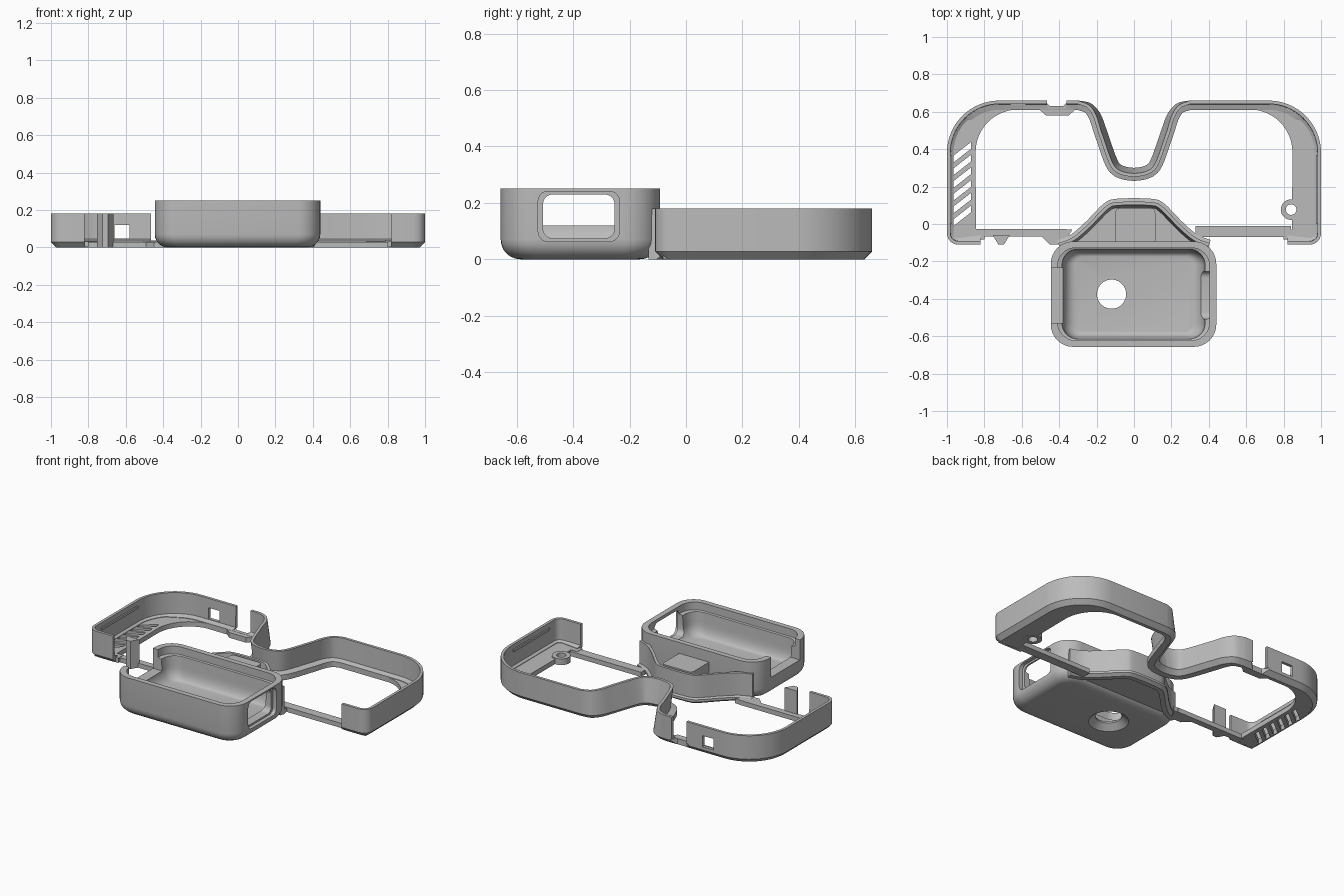
import bpy, bmesh, math
from mathutils import Vector

cube = bpy.data.objects.get("Cube")
if cube:
    bpy.data.objects.remove(cube)

grey = bpy.data.materials.new("plain_grey")
grey.use_nodes = True
grey.diffuse_color = (0.5, 0.5, 0.5, 1)
grey.node_tree.nodes["Principled BSDF"].inputs["Base Color"].default_value = (0.5, 0.5, 0.5, 1)


def loft(name, rings):
    """Skin closed rings of equal length and cap both ends."""
    bm = bmesh.new()
    rows = [[bm.verts.new(p) for p in ring] for ring in rings]
    n = len(rows[0])
    for a, b in zip(rows, rows[1:]):
        for i in range(n):
            j = (i + 1) % n
            bm.faces.new((a[i], a[j], b[j], b[i]))
    bm.faces.new(rows[0][::-1])
    bm.faces.new(rows[-1])
    bmesh.ops.recalc_face_normals(bm, faces=bm.faces)
    mesh = bpy.data.meshes.new(name)
    bm.to_mesh(mesh)
    bm.free()
    obj = bpy.data.objects.new(name, mesh)
    bpy.context.collection.objects.link(obj)
    mesh.materials.append(grey)
    return obj


def prism(name, pts, z0, z1):
    return loft(name, [[(x, y, z) for x, y in pts] for z in (z0, z1)])


def rect(x0, x1, y0, y1):
    return [(x0, y0), (x1, y0), (x1, y1), (x0, y1)]


def arc(cx, cy, r, a0, a1, n=12):
    return [(cx + r * math.cos(math.radians(a0 + (a1 - a0) * i / n)),
             cy + r * math.sin(math.radians(a0 + (a1 - a0) * i / n))) for i in range(n + 1)]


def rounded(cx, cy, hx, hy, r, n=8):
    pts = []
    for k, (sx, sy) in enumerate([(1, 1), (-1, 1), (-1, -1), (1, -1)]):
        pts += arc(cx + sx * (hx - r), cy + sy * (hy - r), r, 90 * k, 90 * k + 90, n)
    return pts


def circle(x, y, r):
    return arc(x, y, r, 0, 350, 35)


def smooth_path(pts, n=5):
    """Catmull-Rom samples through a few points."""
    p = [Vector(q) for q in [pts[0]] + pts + [pts[-1]]]
    out = []
    for a, b, c, d in zip(p, p[1:], p[2:], p[3:]):
        for i in range(n):
            t = i / n
            out.append(tuple(0.5 * (2 * b + (c - a) * t + (2 * a - 5 * b + 4 * c - d) * t ** 2
                                    + (3 * b - a - 3 * c + d) * t ** 3)))
    return out + [pts[-1]]


def sweep(name, path, section):
    """Carry a (inset, height) section along a path, inset to its left."""
    rings = []
    for i, (x, y) in enumerate(path):
        a, b = path[max(i - 1, 0)], path[min(i + 1, len(path) - 1)]
        t = Vector((b[0] - a[0], b[1] - a[1])).normalized()
        rings.append([(x - t.y * d, y + t.x * d, z) for d, z in section(x, y)])
    return loft(name, rings)


def cut(obj, cutters):
    for c in cutters:
        m = obj.modifiers.new("cut", "BOOLEAN")
        m.operation, m.solver, m.object = "DIFFERENCE", "EXACT", c
    bpy.context.view_layer.update()
    done = bpy.data.meshes.new_from_object(obj.evaluated_get(bpy.context.evaluated_depsgraph_get()))
    obj.modifiers.clear()
    obj.data = done
    for c in cutters:
        bpy.data.objects.remove(c)


def flip(pts):
    return [(-x, y) for x, y in reversed(pts)]


# Outer rim: thin upright wall with a ledge, leaning around the nose
nose = smooth_path([(0.3, 0.66), (0.23, 0.645), (0.18, 0.59), (0.145, 0.5),
                    (0.09, 0.345), (0.055, 0.31), (0, 0.3)])
half = ([(0.82, -0.11)] + arc(0.94, -0.05, 0.06, -90, 0, 6)
        + arc(0.72, 0.38, 0.28, 0, 90, 16) + nose)


def rim_section(x, y):
    k = min(max((0.3 - abs(x)) / 0.15, 0), 1)
    lean = 0.03 * k
    ledge = (0.035 if abs(x) > 0.9 else 0.05) + 0.02 * k
    return [(0.028, 0), (0, 0.028), (lean, 0.18), (lean + 0.018, 0.18),
            (0.02 + lean * 0.4, 0.045), (ledge, 0.035), (ledge, 0)]


rim = sweep("outer_rim", half + flip(half)[1:], rim_section)
cut(rim, [prism("gap_cutter", rect(-0.465, -0.36, 0.55, 0.7), 0.036, 0.3),
          prism("edge_cutter", [(-0.49, 0.67), (-0.45, 0.63), (-0.38, 0.63), (-0.34, 0.67)], -0.1, 0.037),
          prism("port_cutter", rect(-0.66, -0.58, 0.55, 0.7), 0.048, 0.12)])
prism("gap_sill", [(-0.51, 0.615), (-0.47, 0.58), (-0.35, 0.58), (-0.31, 0.615)], 0, 0.034)

# Wide side floors, vented on one side and with a screw eye on the other
floor = (rect(0.8, 0.972, -0.082, -0.03)[:2] + arc(0.72, 0.38, 0.25, 0, 90)
         + arc(0.62, 0.385, 0.227, 90, 0) + [(0.845, -0.03), (0.8, -0.03)])
left_floor = prism("left_floor", floor, 0.001, 0.032)
right_floor = prism("right_floor", flip(floor), 0.001, 0.032)
vents = []
for i in range(6):
    y = -0.01 + 0.068 * i
    vents.append(prism("vent_cutter", [(-0.964, y), (-0.872, y + 0.072),
                                       (-0.872, y + 0.108), (-0.964, y + 0.036)], -0.1, 0.1))
cut(right_floor, vents)
eye = prism("screw_eye", circle(0.84, 0.077, 0.055), 0, 0.04)
for part in (eye, left_floor):
    cut(part, [prism("screw_cutter", circle(0.84, 0.077, 0.028), -0.1, 0.1)])

# Inner side ribs
for side, label in ((1, "left_rib"), (-1, "right_rib")):
    prism(label, rect(side * 0.985 - 0.012, side * 0.985 + 0.012, 0, 0.37), 0.135, 0.15)

# Low front rails, snap post and corner bump
prism("left_rail", rect(0.33, 0.84, -0.07, -0.012), 0, 0.03)
prism("right_rail", rect(-0.86, -0.36, -0.067, -0.027), 0, 0.03)
prism("snap_post", [(-0.755, -0.06), (-0.725, -0.11), (-0.695, -0.11), (-0.665, -0.06)], 0, 0.18)
prism("rail_bump", [(-0.51, -0.03), (-0.5, -0.06), (-0.45, -0.11), (-0.38, -0.11), (-0.33, -0.03)], 0, 0.03)

# Brow arch between the rails and the case
arch_half = [(0.41, -0.085), (0.34, -0.058), (0.26, 0.01), (0.16, 0.11), (0.09, 0.135)]
arch = smooth_path(arch_half + flip(arch_half))
sweep("arch_wall", arch, lambda x, y: [(0.02, 0), (0, 0.015), (0, 0.03), (0.018, 0.035), (0.018, 0.18),
                                       (0.036, 0.18), (0.05, 0.04), (0.05, 0)])
inner = [(x * 0.9, y - 0.035) for x, y in arch if y > -0.05]
prism("arch_floor", inner + [(-0.36, -0.12), (0.36, -0.12)], 0.02, 0.05)
prism("arch_block", rounded(0.007, -0.015, 0.107, 0.1, 0.025, 4), 0.02, 0.18)

# Open case: rounded outside, rim, then a dished inside
CX, CY = -0.0025, -0.375


def case_ring(ix, iy, z):
    r = max(0.12 - 0.6 * ix, 0.04)
    return [(x, y, z) for x, y in rounded(CX, CY, 0.4425 - ix, 0.282 - iy, r)]


rings = []
for a in range(0, 91, 15):
    s, c = math.sin(math.radians(a)), math.cos(math.radians(a))
    inset = 0.07 * (1 - s)
    rings.append(case_ring(inset, inset, 0.07 * (1 - c)))
rings += [case_ring(0, 0, 0.25), case_ring(0.036, 0.034, 0.25), case_ring(0.036, 0.034, 0.2),
          case_ring(0.06, 0.042, 0.195)]
for a in range(0, 91, 15):
    s, c = math.sin(math.radians(a)), math.cos(math.radians(a))
    rings.append(case_ring(0.065 + 0.07 * (1 - c), 0.045 + 0.035 * (1 - c), 0.13 - 0.085 * s))
case = loft("case", rings)


def side_cutter(x0, x1, hy, hz):
    pts = rounded(-0.38, 0.152, hy, hz, 0.035, 5)
    return loft("window_cutter", [[(x, y, z) for y, z in pts] for x in (x0, x1)])


cut(case, [side_cutter(0.2, 0.6, 0.127, 0.078),
           side_cutter(0.415, 0.6, 0.144, 0.089),
           prism("notch_cutter", rect(-0.6, -0.37, -0.53, -0.235), 0.12, 0.4),
           prism("hole_cutter", circle(-0.12, CY, 0.078), -0.1, 0.1),
           loft("sink_cutter", [[(x, y, z) for x, y in circle(-0.12, CY, r)]
                                for r, z in ((0.13, -0.01), (0.078, 0.035))])])

# Smooth curves, keep edges crisp
for obj in bpy.context.collection.objects:
    if obj.type == "MESH" and grey.name in obj.data.materials:
        obj.data.shade_smooth()
        obj.data.set_sharp_from_angle(angle=math.radians(30))
